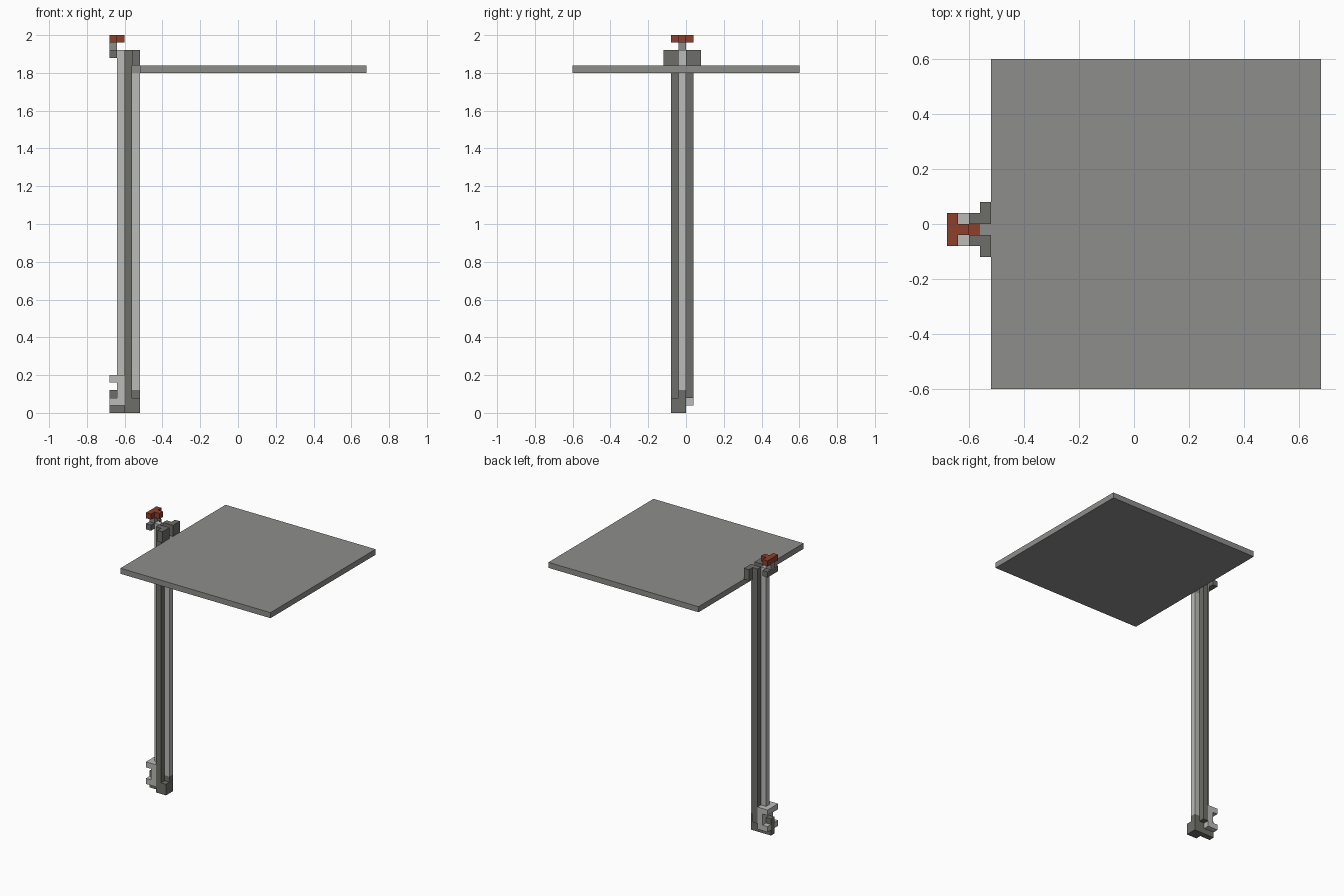
import bpy
import bmesh
from mathutils import Vector


def material(name, rgb):
    m = bpy.data.materials.new(name)
    m.diffuse_color = (*rgb, 1.0)
    return m


PLATE = material("medium grey", (0.27, 0.27, 0.265))
LIGHT = material("light grey", (0.50, 0.50, 0.49))
DARK = material("dark grey", (0.155, 0.155, 0.14))
RED = material("rust red", (0.27, 0.05, 0.025))


def part(name, mat, *boxes):
    """One object from boxes given as (x0, x1, y0, y1, z0, z1)."""
    bm = bmesh.new()
    for x0, x1, y0, y1, z0, z1 in boxes:
        geo = bmesh.ops.create_cube(bm, size=1.0)
        lo, hi = Vector((x0, y0, z0)), Vector((x1, y1, z1))
        for v in geo["verts"]:
            v.co = Vector([lo[i] + (v.co[i] + 0.5) * (hi[i] - lo[i]) for i in range(3)])
    mesh = bpy.data.meshes.new(name)
    bm.to_mesh(mesh)
    bm.free()
    mesh.materials.append(mat)
    ob = bpy.data.objects.new(name, mesh)
    bpy.context.collection.objects.link(ob)
    return ob


# Flat square panel with a small tab reaching into the post
part("panel", PLATE,
     (-0.52, 0.68, -0.60, 0.60, 1.80, 1.84),
     (-0.56, -0.52, -0.04, 0.00, 1.80, 1.84))

# Cross-shaped post: light rails front and back, dark flanges on the sides
part("front_rail", LIGHT, (-0.56, -0.52, -0.04, 0.00, 0.12, 1.80))
part("rear_rail", LIGHT, (-0.64, -0.60, -0.04, 0.00, 0.04, 1.92))
part("left_flange", DARK, (-0.60, -0.56, -0.08, -0.04, 0.08, 1.92))
part("right_flange", DARK, (-0.60, -0.56, 0.00, 0.04, 0.08, 1.92))
part("post_core", RED, (-0.60, -0.56, -0.04, 0.00, 0.08, 1.84))

# Brackets on both sides of the tab
part("upper_brackets", DARK,
     (-0.56, -0.52, -0.12, -0.04, 1.84, 1.92),
     (-0.56, -0.52, 0.00, 0.08, 1.84, 1.92))

# Foot with a hook at the rear
part("foot", DARK,
     (-0.60, -0.52, -0.08, 0.00, 0.00, 0.08),
     (-0.56, -0.52, -0.04, 0.00, 0.08, 0.12),
     (-0.68, -0.60, -0.04, 0.00, 0.00, 0.04),
     (-0.68, -0.64, -0.04, 0.00, 0.04, 0.12))

# C-shaped clamp around the lower rear rail
arms = [(-0.68, -0.64, y0, y1, z, z + 0.04)
        for z in (0.04, 0.16)
        for y0, y1 in ((-0.08, -0.04), (0.00, 0.04))]
part("lower_clamp", LIGHT,
     (-0.64, -0.60, -0.08, -0.04, 0.04, 0.20),
     (-0.64, -0.60, 0.00, 0.04, 0.04, 0.20),
     (-0.68, -0.64, -0.04, 0.00, 0.16, 0.20),
     *arms)

# Top catch, its stem and the T-shaped handle
part("top_catch", DARK, (-0.68, -0.64, -0.08, 0.04, 1.88, 1.92))
part("handle_stem", PLATE, (-0.68, -0.64, -0.04, 0.00, 1.92, 1.96))
part("handle", RED,
     (-0.68, -0.64, -0.08, 0.04, 1.96, 2.00),
     (-0.64, -0.60, -0.04, 0.00, 1.96, 2.00))
